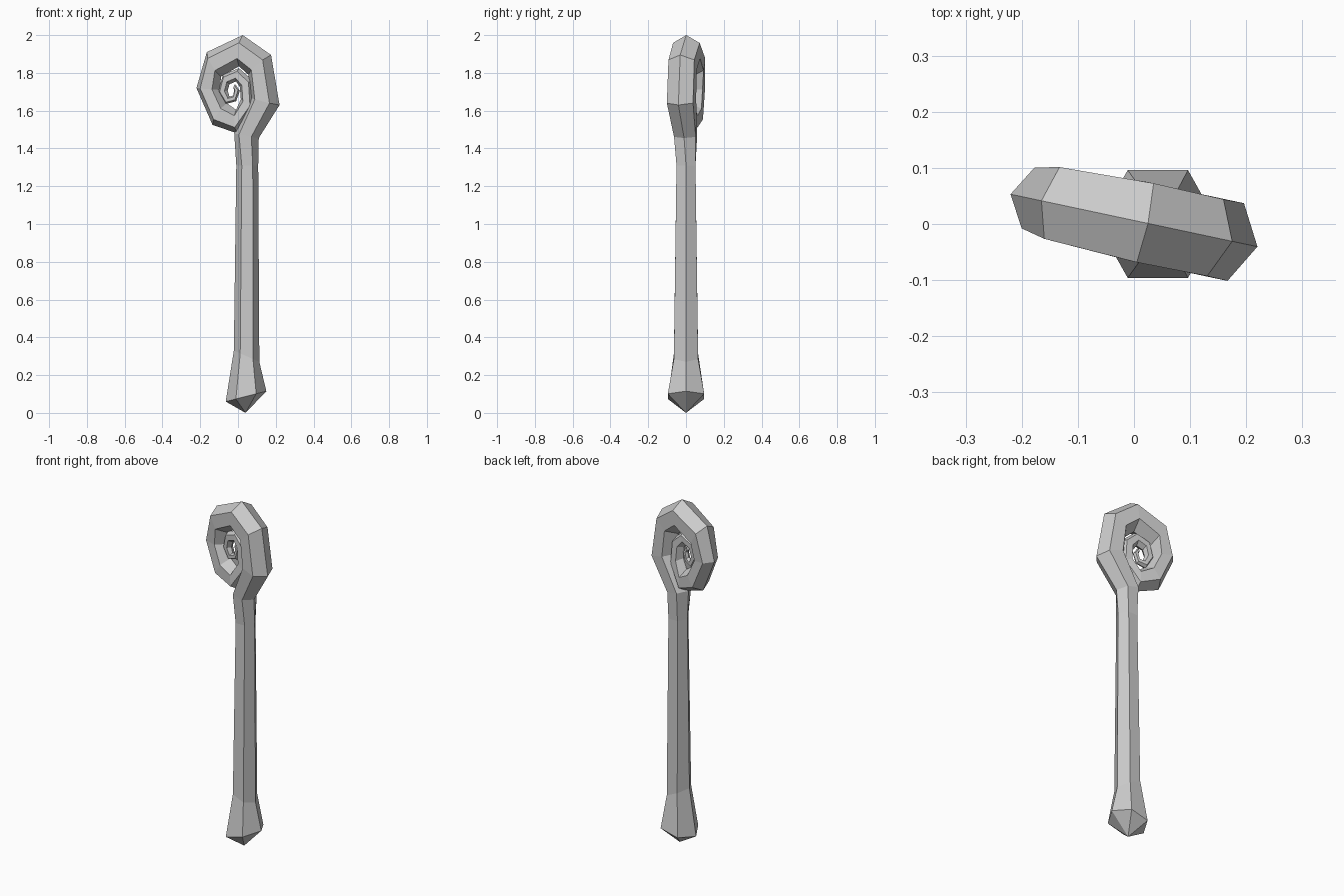
import bpy, bmesh, math
from mathutils import Vector

if "Cube" in bpy.data.objects:
    bpy.data.objects.remove(bpy.data.objects["Cube"])

# Rings of the staff: (inner edge x, z, outer edge x, z) as seen from the front
STEM = [(-0.065, 0.06, 0.15, 0.115), (-0.022, 0.33, 0.113, 0.27), (-0.009, 1.31, 0.107, 1.31)]
NECK = [(-0.02, 1.48, 0.11, 1.455)]
CURL = [
    (0.065, 1.67, 0.22, 1.63), (0.055, 1.79, 0.175, 1.895), (0.005, 1.835, 0.025, 2.0),
    (-0.09, 1.78, -0.165, 1.91), (-0.095, 1.71, -0.22, 1.72), (-0.06, 1.64, -0.135, 1.525),
    (-0.01, 1.605, -0.005, 1.48), (0.015, 1.66, 0.09, 1.615), (0.01, 1.725, 0.08, 1.76),
    (-0.01, 1.755, 0.005, 1.825), (-0.045, 1.74, -0.08, 1.79), (-0.055, 1.705, -0.105, 1.70),
    (-0.045, 1.675, -0.065, 1.635), (-0.025, 1.68, -0.01, 1.65), (-0.02, 1.71, 0.01, 1.705),
    (-0.025, 1.72, -0.015, 1.74),
]
TWIST = math.radians(12)   # the curl's plane is turned about z
PIVOT = 0.03

bm = bmesh.new()


def hex_ring(edge, angle):
    """Hexagon with two opposite corners at the given inner and outer points."""
    xi, zi, xo, zo = edge

    def place(x, z):
        return Vector((x, -(x - PIVOT) * math.tan(angle), z))

    inner, outer = place(xi, zi), place(xo, zo)
    mid, arm = (inner + outer) / 2, (outer - inner) / 2
    side = Vector((math.sin(angle), math.cos(angle), 0)) * arm.length
    return [bm.verts.new(mid + arm * math.cos(k * math.pi / 3) + side * math.sin(k * math.pi / 3))
            for k in range(6)]


rings = [hex_ring(e, 0) for e in STEM]
rings += [hex_ring(e, TWIST * 0.6) for e in NECK]
rings += [hex_ring(e, TWIST) for e in CURL]

# Skin between rings
for a, b in zip(rings, rings[1:]):
    for k in range(6):
        j = (k + 1) % 6
        bm.faces.new((a[k], a[j], b[j], b[k]))

# Pointed foot and closed curl tip
foot = bm.verts.new((0.04, 0, 0))
for k in range(6):
    bm.faces.new((foot, rings[0][(k + 1) % 6], rings[0][k]))
bm.faces.new(rings[-1])

bmesh.ops.recalc_face_normals(bm, faces=bm.faces)
mesh = bpy.data.meshes.new("curled_staff")
bm.to_mesh(mesh)
bm.free()
bpy.context.collection.objects.link(bpy.data.objects.new("curled_staff", mesh))
